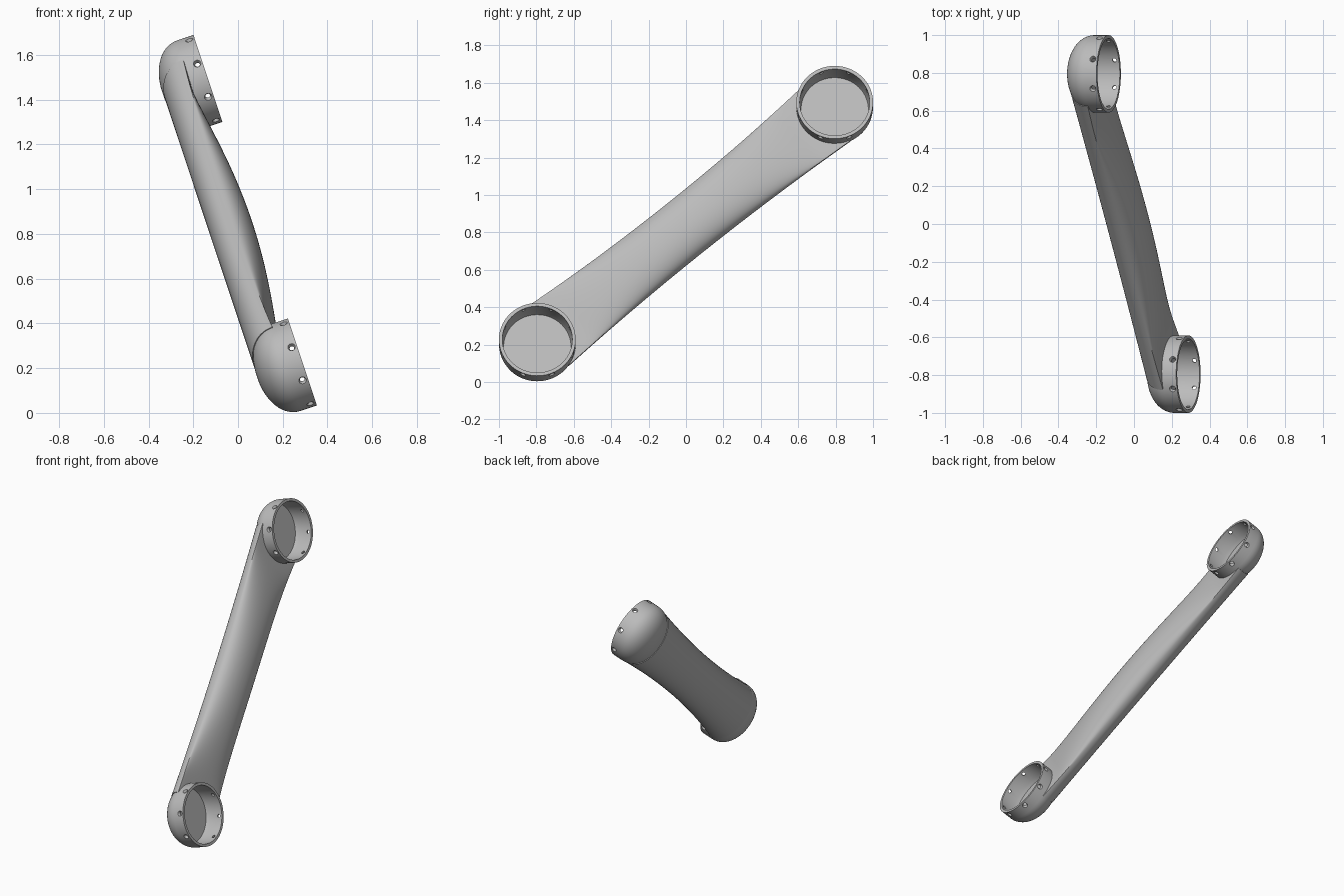
import bpy, bmesh
from math import sin, cos, tau, radians, atan2, copysign
from mathutils import Matrix, Vector

cube = bpy.data.objects.get("Cube")
if cube:
    bpy.data.objects.remove(cube)

# Working frame: x runs along the arm, z is the axis of both sockets
N = Vector((0.949, 0, 0.316)).normalized()
V = Vector((-N.z, 0, N.x))
S = (Vector((0, 1.59, 0)) + V * 1.336)
HALF = S.length / 2
TILT = atan2(1.336, 1.59)
S.normalize()
T = N.cross(S)
FRAME = Matrix((S, T, N)).transposed().to_4x4()
FRAME.translation = V * 0.793

R, RIM, EQUATOR, BACK = 0.205, 0.345, 0.27, 0.131

metal = bpy.data.materials.new("Grey metal")
metal.use_nodes = True
GREY = (0.5, 0.5, 0.5, 1)
metal.diffuse_color = GREY
metal.node_tree.nodes["Principled BSDF"].inputs["Base Color"].default_value = GREY


def skin(bm, rings):
    """Bridge closed rings of points and cap both ends."""
    loops = [[bm.verts.new(p) for p in ring] for ring in rings]
    for a, b in zip(loops, loops[1:]):
        for i in range(len(a)):
            j = (i + 1) % len(a)
            bm.faces.new((a[i], a[j], b[j], b[i]))
    bm.faces.new(loops[0][::-1])
    bm.faces.new(loops[-1])


def lathe(bm, cx, profile, count=96):
    """Revolve (radius, height) pairs about the socket axis at x = cx."""
    skin(bm, [[(cx + r * cos(tau * i / count), r * sin(tau * i / count), h)
               for i in range(count)] for r, h in profile])


def finish(name, bm):
    bmesh.ops.recalc_face_normals(bm, faces=bm.faces)
    bm.transform(FRAME)
    mesh = bpy.data.meshes.new(name)
    bm.to_mesh(mesh)
    bm.free()
    mesh.materials.append(metal)
    obj = bpy.data.objects.new(name, mesh)
    bpy.context.collection.objects.link(obj)
    return obj


def combine(target, other, operation):
    """Apply a boolean and discard the helper."""
    mod = target.modifiers.new(operation, "BOOLEAN")
    mod.operation, mod.solver, mod.object = operation, "EXACT", other
    bpy.context.view_layer.objects.active = target
    bpy.ops.object.modifier_apply(modifier=mod.name)
    bpy.data.objects.remove(other)


def power(c, e):
    return copysign(abs(c) ** e, c)


# Arm: waisted tube, domed behind and bulging forward at the middle
def arm_section(s, count=64):
    k = (s / HALF) ** 2
    width = 0.164 + 0.04 * k
    middle = 0.24 + 0.03 * k
    front = max(0.33 - 0.1 * s * s, middle + 0.003)
    ring = []
    for i in range(count):
        a = tau * (i + 0.5) / count
        depth = front - middle if sin(a) > 0 else middle - BACK - 0.002
        ring.append((s, width * power(cos(a), 0.95), middle + depth * power(sin(a), 0.95)))
    return ring


bm = bmesh.new()
STEPS = 48
skin(bm, [arm_section((2 * i / STEPS - 1) * 0.98) for i in range(STEPS + 1)])
link = finish("arm_link", bm)

# Sockets: round cups with a domed back
dome = []
for i in range(1, 17):
    a = radians(90 * i / 16)
    dome.append((R * power(sin(a), 0.95), EQUATOR - (EQUATOR - BACK) * power(cos(a), 0.95)))
for side in (-1, 1):
    bm = bmesh.new()
    lathe(bm, side * HALF, dome + [(R, RIM)])
    combine(link, finish("socket", bm), "UNION")

# Hollow inside of each socket
bm = bmesh.new()
for side in (-1, 1):
    lathe(bm, side * HALF, [(0.18, 0.222), (0.187, 0.25), (0.187, 0.42)])
combine(link, finish("hollow_cutter", bm), "DIFFERENCE")

# Eight countersunk screw holes around each rim
bm = bmesh.new()
for side in (-1, 1):
    for k in range(8):
        a = radians(22.5 + 45 * k) - TILT
        out, across = Vector((cos(a), sin(a), 0)), Vector((-sin(a), cos(a), 0))
        centre = Vector((side * HALF, 0, 0.32))
        skin(bm, [[centre + out * d + (across * cos(tau * i / 16) + Vector((0, 0, sin(tau * i / 16)))) * r
                   for i in range(16)] for r, d in ((0.011, 0.17), (0.011, 0.194), (0.02, 0.21))])
combine(link, finish("hole_cutter", bm), "DIFFERENCE")

bpy.ops.object.select_all(action="DESELECT")
link.select_set(True)
bpy.context.view_layer.objects.active = link
bpy.ops.object.shade_smooth_by_angle(angle=radians(30))
